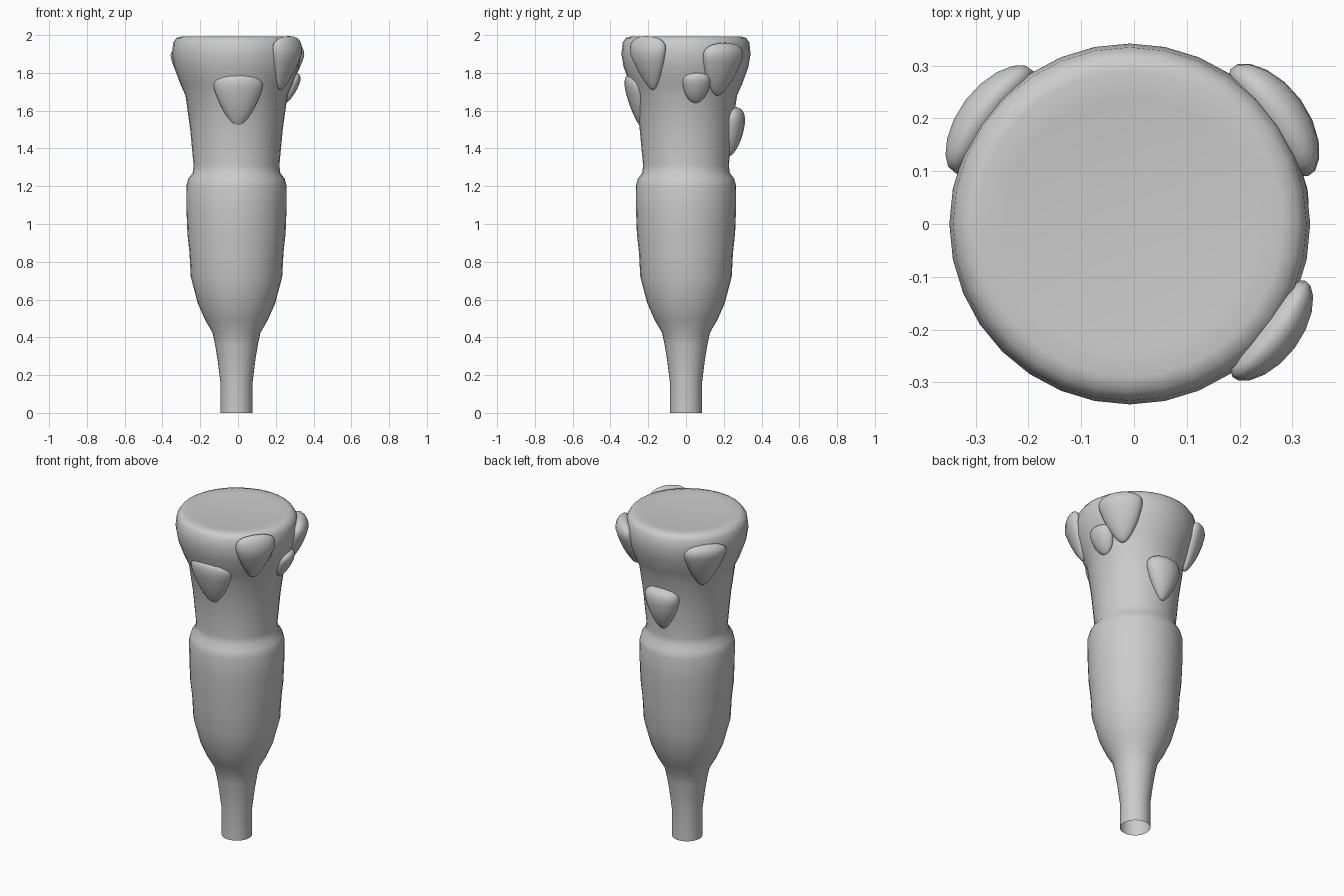
import bpy, bmesh, math
from mathutils import Vector

cube = bpy.data.objects.get("Cube")
if cube:
    bpy.data.objects.remove(cube)

grey = bpy.data.materials.new("plain grey")
grey.use_nodes = True
grey.diffuse_color = (0.6, 0.6, 0.6, 1)
grey.node_tree.nodes["Principled BSDF"].inputs["Base Color"].default_value = (0.6, 0.6, 0.6, 1)

CENTRE_X = -0.008
SIDES = 32


def finish(name, bm):
    bmesh.ops.recalc_face_normals(bm, faces=bm.faces)
    mesh = bpy.data.meshes.new(name)
    bm.to_mesh(mesh)
    bm.free()
    mesh.materials.append(grey)
    mesh.shade_smooth()
    obj = bpy.data.objects.new(name, mesh)
    bpy.context.collection.objects.link(obj)
    return obj


# Body: turned profile of (radius, height), open at the foot
PROFILE = [(0.085, 0), (0.085, 0.16), (0.1, 0.28), (0.113, 0.36), (0.127, 0.425),
           (0.165, 0.49), (0.205, 0.58), (0.242, 0.72), (0.249, 0.85), (0.26, 0.95),
           (0.265, 1.08), (0.266, 1.2), (0.255, 1.24), (0.232, 1.27), (0.227, 1.31),
           (0.245, 1.5), (0.27, 1.68), (0.297, 1.74), (0.33, 1.83), (0.342, 1.9),
           (0.335, 1.96), (0.318, 1.985), (0.29, 1.993), (0.24, 1.987)]
bm = bmesh.new()
rings = []
for r, z in PROFILE:
    rings.append([bm.verts.new((CENTRE_X + r * math.cos(math.tau * i / SIDES),
                                r * math.sin(math.tau * i / SIDES), z))
                  for i in range(SIDES)])
for low, high in zip(rings, rings[1:]):
    for i in range(SIDES):
        j = (i + 1) % SIDES
        bm.faces.new((low[i], low[j], high[j], high[i]))
# Slightly dished top
hub = bm.verts.new((CENTRE_X, 0, 1.98))
for i in range(SIDES):
    bm.faces.new((rings[-1][i], rings[-1][(i + 1) % SIDES], hub))
finish("body", bm)


def body_radius(z):
    for (r0, z0), (r1, z1) in zip(PROFILE, PROFILE[1:]):
        if z0 <= z <= z1:
            return r0 + (r1 - r0) * (z - z0) / (z1 - z0)
    return PROFILE[-1][0]


# Lump: rounded teardrop, broad at the top, wrapped on the body
def lump(name, azimuth, bottom, top, width, thick, taper):
    bm = bmesh.new()
    bmesh.ops.create_uvsphere(bm, u_segments=20, v_segments=14, radius=1)
    mid, half = (top + bottom) / 2, (top - bottom) / 2
    base = body_radius(mid)
    slope = (body_radius(min(top, 1.9)) - body_radius(bottom)) / (min(top, 1.9) - bottom)
    for v in bm.verts:
        u, w, h = v.co
        # Square off the upper outline and narrow the lower one
        if h > 0:
            h = h ** 0.8
        narrow = 1 - taper * (1 - h) / 2
        square = 1 + 0.3 * max(h, 0) ** 2
        side = u * width / 2 * narrow * square * 1.12
        z = mid + half * h
        out = base + slope * (min(z, 1.9) - mid) + w * thick * (1 + 0.25 * h)
        angle = math.radians(azimuth) + side / base
        v.co = Vector((CENTRE_X + out * math.cos(angle), out * math.sin(angle), z))
    finish(name, bm)


lump("front_lump", -88, 1.51, 1.79, 0.27, 0.04, 0.6)
lump("front_left_lump", -37, 1.71, 1.995, 0.24, 0.042, 0.6)
lump("back_left_lump", 36, 1.68, 1.96, 0.25, 0.05, 0.5)
lump("small_left_lump", 11, 1.64, 1.8, 0.14, 0.04, 0.25)
lump("back_lump", 90, 1.36, 1.62, 0.23, 0.06, 0.6)
lump("back_right_lump", 143, 1.66, 1.94, 0.25, 0.045, 0.6)
